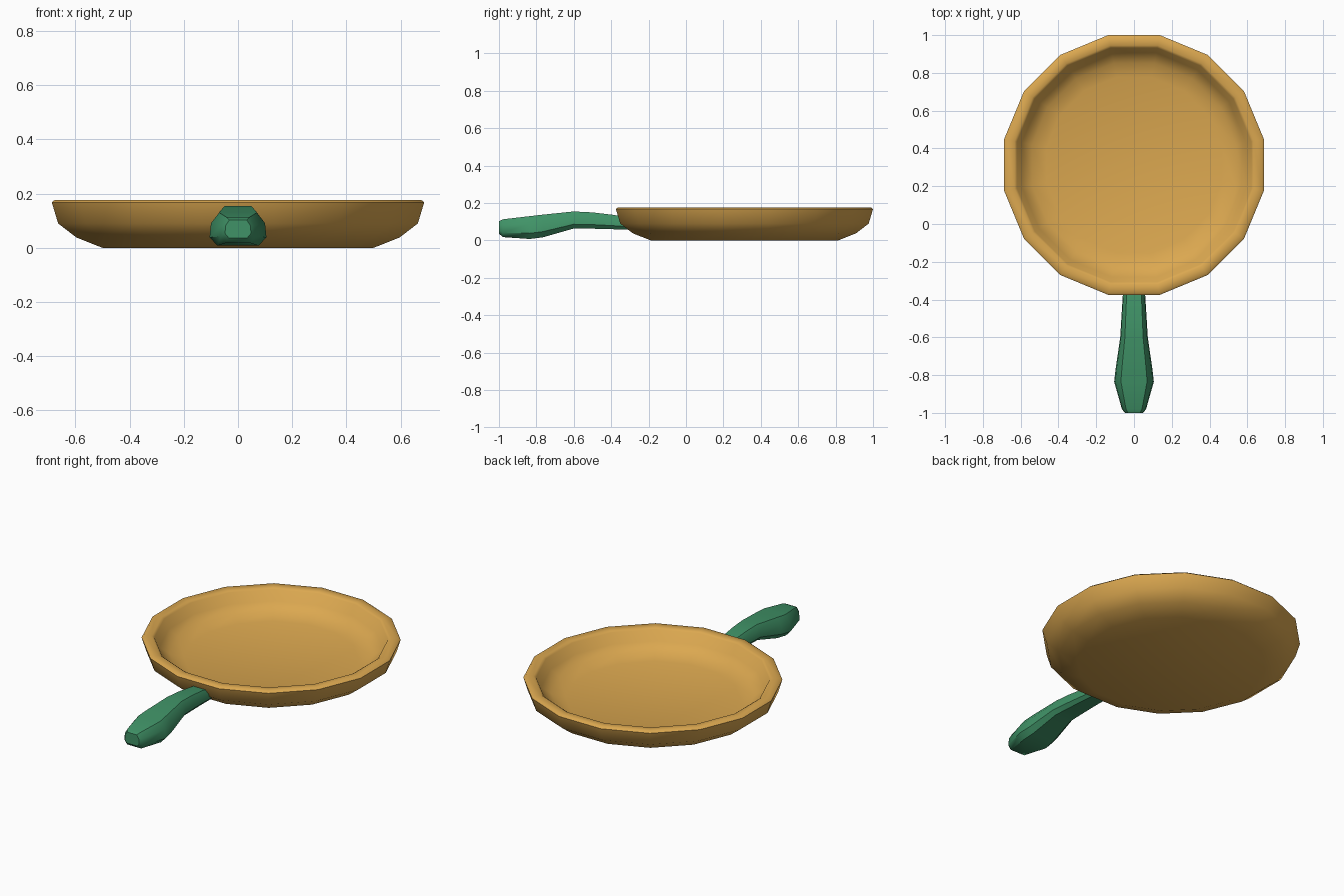
import bpy, bmesh, math

if "Cube" in bpy.data.objects:
    bpy.data.objects.remove(bpy.data.objects["Cube"])


def material(name, rgb):
    m = bpy.data.materials.new(name)
    m.diffuse_color = (*rgb, 1)
    m.use_nodes = True
    m.node_tree.nodes["Principled BSDF"].inputs["Base Color"].default_value = m.diffuse_color
    return m


def loft(name, rings, mat, angle):
    """Skin a series of equal-length point rings and cap both ends."""
    bm = bmesh.new()
    loops = [[bm.verts.new(p) for p in ring] for ring in rings]
    n = len(loops[0])
    for a, b in zip(loops, loops[1:]):
        for i in range(n):
            j = (i + 1) % n
            bm.faces.new((a[i], a[j], b[j], b[i]))
    bm.faces.new(loops[0])
    bm.faces.new(loops[-1])
    bmesh.ops.recalc_face_normals(bm, faces=bm.faces)
    mesh = bpy.data.meshes.new(name)
    bm.to_mesh(mesh)
    bm.free()
    obj = bpy.data.objects.new(name, mesh)
    bpy.context.collection.objects.link(obj)
    mesh.materials.append(mat)
    bpy.ops.object.select_all(action='DESELECT')
    obj.select_set(True)
    bpy.context.view_layer.objects.active = obj
    bpy.ops.object.shade_smooth_by_angle(angle=math.radians(angle))
    return obj


pan_tan = material("pan_tan", (0.71, 0.39, 0.08))
handle_green = material("handle_green", (0.051, 0.29, 0.135))

# Pan: 16-sided dish, profile (radius, height) from underside over rim to inner floor
SIDES, CENTRE_Y = 16, 0.3125
profile = [(0.51, 0.0), (0.608, 0.038), (0.677, 0.09), (0.701, 0.168),
           (0.69, 0.177), (0.645, 0.177), (0.632, 0.168),
           (0.605, 0.11), (0.55, 0.073), (0.473, 0.052)]


def dish_ring(r, z):
    angles = [2 * math.pi * (i + 0.5) / SIDES for i in range(SIDES)]
    return [(r * math.cos(a), CENTRE_Y + r * math.sin(a), z) for a in angles]


loft("pan_dish", [dish_ring(r, z) for r, z in profile], pan_tan, 40)

# Handle: bevelled box sections (y, bottom, top, half width)
sections = [(-1.0, 0.037, 0.103, 0.048), (-0.98, 0.018, 0.113, 0.064),
            (-0.835, 0.008, 0.13, 0.105), (-0.765, 0.017, 0.138, 0.097),
            (-0.6, 0.064, 0.155, 0.073), (-0.5, 0.063, 0.15, 0.067),
            (-0.39, 0.06, 0.137, 0.06), (-0.3, 0.057, 0.12, 0.056)]


def handle_ring(y, lo, hi, w):
    h = hi - lo
    half = [(0.72 * w, lo), (w, lo + 0.25 * h), (0.95 * w, lo + 0.68 * h), (0.66 * w, hi)]
    return [(x, y, z) for x, z in half] + [(-x, y, z) for x, z in reversed(half)]


loft("handle", [handle_ring(*s) for s in sections], handle_green, 40)
